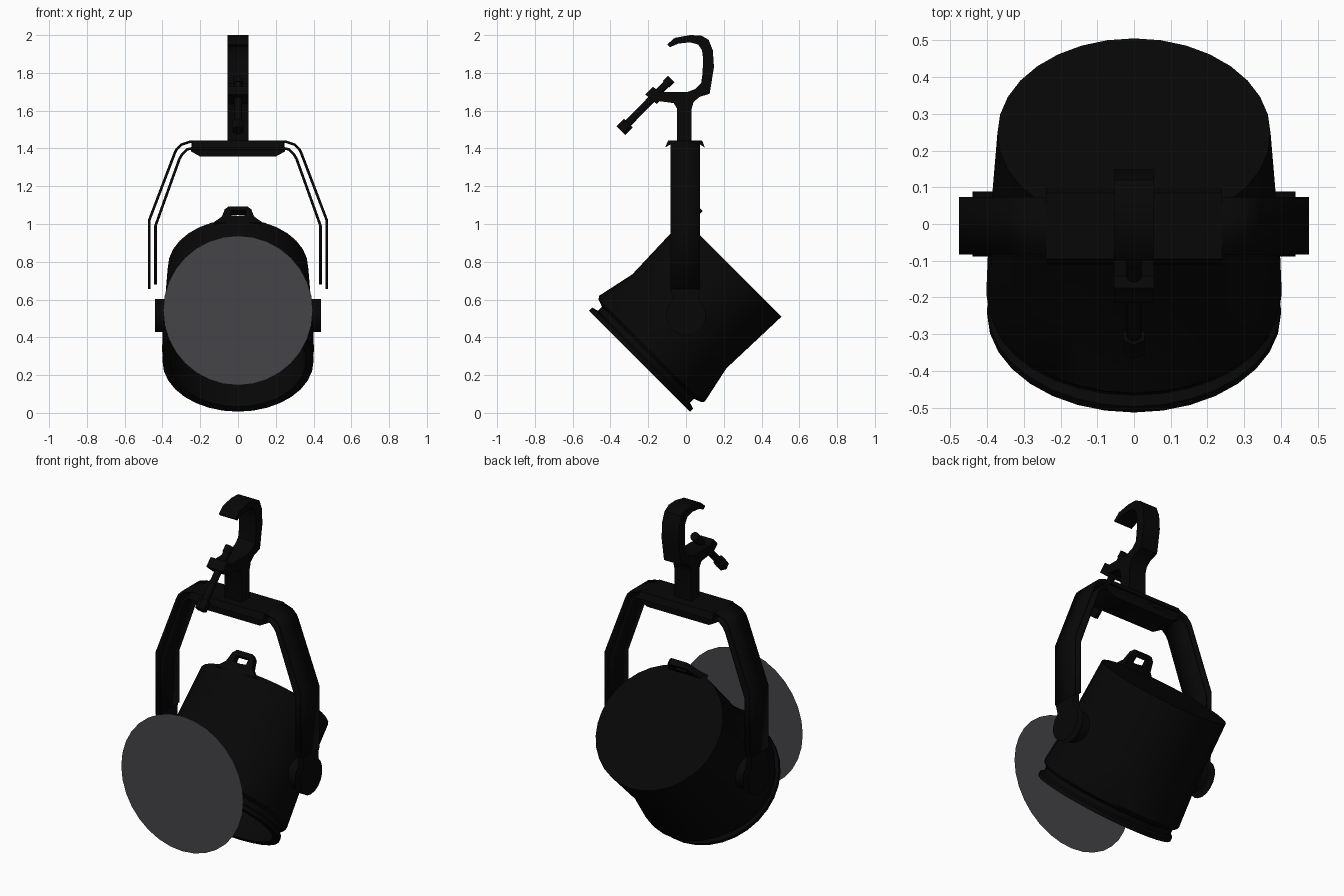
import bpy, bmesh, math
from mathutils import Matrix, Vector

if "Cube" in bpy.data.objects:
    bpy.data.objects.remove(bpy.data.objects["Cube"])

S = math.sqrt(0.5)
# Lamp frame: local z points out of the tilted front opening, local y up its side
LAMP = Matrix(((1, 0, 0, 0), (0, -S, -S, 0), (0, S, -S, 0.52), (0, 0, 0, 1)))


def material(name, c):
    m = bpy.data.materials.new(name)
    m.diffuse_color = (*c, 1)
    m.use_nodes = True
    m.node_tree.nodes["Principled BSDF"].inputs["Base Color"].default_value = m.diffuse_color
    return m


BLACK = material("black_paint", (0.002, 0.002, 0.002))
GLASS = material("dark_glass", (0.06, 0.06, 0.066))


def finish(name, bm, mat=BLACK, recalc=True):
    if recalc:
        bmesh.ops.recalc_face_normals(bm, faces=bm.faces)
    me = bpy.data.meshes.new(name)
    bm.to_mesh(me)
    bm.free()
    ob = bpy.data.objects.new(name, me)
    bpy.context.collection.objects.link(ob)
    me.materials.append(mat)
    bpy.ops.object.select_all(action='DESELECT')
    ob.select_set(True)
    bpy.context.view_layer.objects.active = ob
    bpy.ops.object.shade_smooth_by_angle(angle=math.radians(35))
    return ob


def prism(name, pts, axis, a, b, matrix=Matrix()):
    """Extrude a closed profile along x (pts = y,z) or y (pts = x,z)."""
    put = {'x': lambda p: (a, p[0], p[1]), 'y': lambda p: (p[0], a, p[1])}[axis]
    bm = bmesh.new()
    f = bm.faces.new([bm.verts.new(put(p)) for p in pts])
    r = bmesh.ops.extrude_face_region(bm, geom=[f])
    step = Vector([(b - a) * (axis == k) for k in 'xyz'])
    bmesh.ops.translate(bm, vec=step, verts=[v for v in r['geom'] if isinstance(v, bmesh.types.BMVert)])
    bm.transform(matrix)
    return finish(name, bm)


def strip(name, half, y0, y1, thick):
    """Bent sheet from a half path in x,z mirrored over x = 0."""
    path = half + [(-x, z) for x, z in reversed(half)]
    bm = bmesh.new()
    rows = [[bm.verts.new((x, y, z)) for y in (y0, y1)] for x, z in path]
    for p, q in zip(rows, rows[1:]):
        bm.faces.new((p[0], p[1], q[1], q[0]))
    ob = finish(name, bm)
    mod = ob.modifiers.new("thickness", 'SOLIDIFY')
    mod.thickness, mod.offset = thick, 0
    return ob


def rod(name, p, q, r, n=16):
    p, q = Vector(p), Vector(q)
    bm = bmesh.new()
    rot = (q - p).to_track_quat('Z', 'Y').to_matrix().to_4x4()
    bmesh.ops.create_cone(bm, cap_ends=True, segments=n, radius1=r, radius2=r, depth=(q - p).length,
                          matrix=Matrix.Translation((p + q) / 2) @ rot)
    return finish(name, bm)


# Lamp housing: oval rings (position along axis, half width, half height), hollow inside
RINGS = [(-0.35, 0.372, 0.365), (0.05, 0.396, 0.352), (0.255, 0.402, 0.396), (0.27, 0.402, 0.385),
         (0.285, 0.39, 0.345), (0.315, 0.39, 0.345), (0.325, 0.40, 0.378), (0.348, 0.40, 0.378),
         (0.348, 0.36, 0.34), (0.05, 0.36, 0.33), (-0.32, 0.34, 0.335)]
N = 32
bm = bmesh.new()
loops = [[bm.verts.new((rx * math.cos(2 * math.pi * i / N), rv * math.sin(2 * math.pi * i / N), u))
          for i in range(N)] for u, rx, rv in RINGS]
for p, q in zip(loops, loops[1:]):
    for i in range(N):
        j = (i + 1) % N
        bm.faces.new((p[i], p[j], q[j], q[i]))
bm.faces.new(loops[0])
bm.faces.new(loops[-1])
bm.transform(LAMP)
finish("lamp_housing", bm)

# Safety loop continuing the top of the housing backwards: bracket around a hole
prism("safety_loop", [(-0.13, -0.33), (-0.085, -0.375), (-0.07, -0.43), (-0.05, -0.45), (0.05, -0.45),
                      (0.07, -0.43), (0.085, -0.375), (0.13, -0.33), (0.0, -0.33), (0.0, -0.38), (0.04, -0.385),
                      (0.04, -0.42), (-0.04, -0.42), (-0.04, -0.385), (-0.001, -0.38), (-0.001, -0.33)],
      'y', 0.325, 0.36, LAMP)

# Lens disc standing upright in front
bm = bmesh.new()
bmesh.ops.create_circle(bm, cap_ends=True, segments=32, radius=0.396,
                        matrix=Matrix.Translation((0, -0.516, 0.542)) @ Matrix.Rotation(math.pi / 2, 4, 'X'))
finish("lens", bm, GLASS, recalc=False)

# Pivot knobs and the flat rounded ends of the yoke legs, on both sides
for side, s in (("left", -1), ("right", 1)):
    rod("pivot_knob_" + side, (s * 0.37, 0, 0.515), (s * 0.44, 0, 0.515), 0.088, 20)
    for layer, x, top in (("outer", 0.474, 0.66), ("inner", 0.441, 0.685)):
        arc = [math.radians(a) for a in range(130, 411, 20)]
        pts = [(0.105 * math.cos(a), 0.515 + 0.105 * math.sin(a)) for a in arc]
        bm = bmesh.new()
        bm.faces.new([bm.verts.new((s * x, y, z)) for y, z in [(0.073, top), (-0.083, top)] + pts])
        finish("leg_end_%s_%s" % (layer, side), bm)

# Yoke: two nested sheets, cross plate and tray under it
strip("yoke_outer", [(0.47, 0.655), (0.47, 1.02), (0.335, 1.375), (0.325, 1.395), (0.30, 1.42), (0.255, 1.435)],
      -0.083, 0.073, 0.014)
strip("yoke_inner", [(0.437, 0.68), (0.437, 0.99), (0.31, 1.345), (0.295, 1.37), (0.27, 1.395), (0.245, 1.40)],
      -0.083, 0.073, 0.014)
prism("yoke_cross_plate", [(-0.245, 1.40), (0.245, 1.40), (0.245, 1.437), (-0.245, 1.437)], 'y', -0.083, 0.073)
prism("yoke_cap", [(-0.11, 1.405), (-0.085, 1.42), (0.075, 1.42), (0.10, 1.405), (0.085, 1.442), (-0.095, 1.442)],
      'x', -0.24, 0.24)
prism("yoke_tray", [(-0.25, 1.40), (-0.25, 1.385), (-0.20, 1.357), (0.20, 1.357), (0.25, 1.385), (0.25, 1.40)],
      'y', -0.083, 0.073)

# Hook clamp with its post
prism("hook_clamp", [(-0.047, 1.43), (-0.047, 1.61), (-0.065, 1.64), (-0.14, 1.65), (-0.18, 1.69), (-0.13, 1.70),
                     (0.01, 1.70), (0.05, 1.715), (0.08, 1.745), (0.088, 1.80), (0.09, 1.88), (0.085, 1.92),
                     (0.065, 1.95), (0.02, 1.962), (-0.04, 1.955), (-0.085, 1.936), (-0.10, 1.95), (-0.06, 1.985),
                     (0.02, 2.0), (0.08, 1.998), (0.12, 1.975), (0.142, 1.92), (0.148, 1.83), (0.135, 1.75),
                     (0.125, 1.69), (0.07, 1.672), (0.04, 1.645), (0.03, 1.61), (0.03, 1.43)], 'x', -0.055, 0.055)

# Clamping screw running diagonally through its nut block
prism("screw_block", [(-0.215, 1.685), (-0.175, 1.727), (-0.115, 1.675), (-0.155, 1.635)], 'x', -0.055, 0.055)
rod("clamp_screw", (0, -0.32, 1.52), (0, -0.09, 1.755), 0.02)
rod("screw_tip", (0, -0.105, 1.74), (0, -0.078, 1.767), 0.024)
rod("screw_head", (0, -0.345, 1.495), (0, -0.305, 1.535), 0.033, 6)
